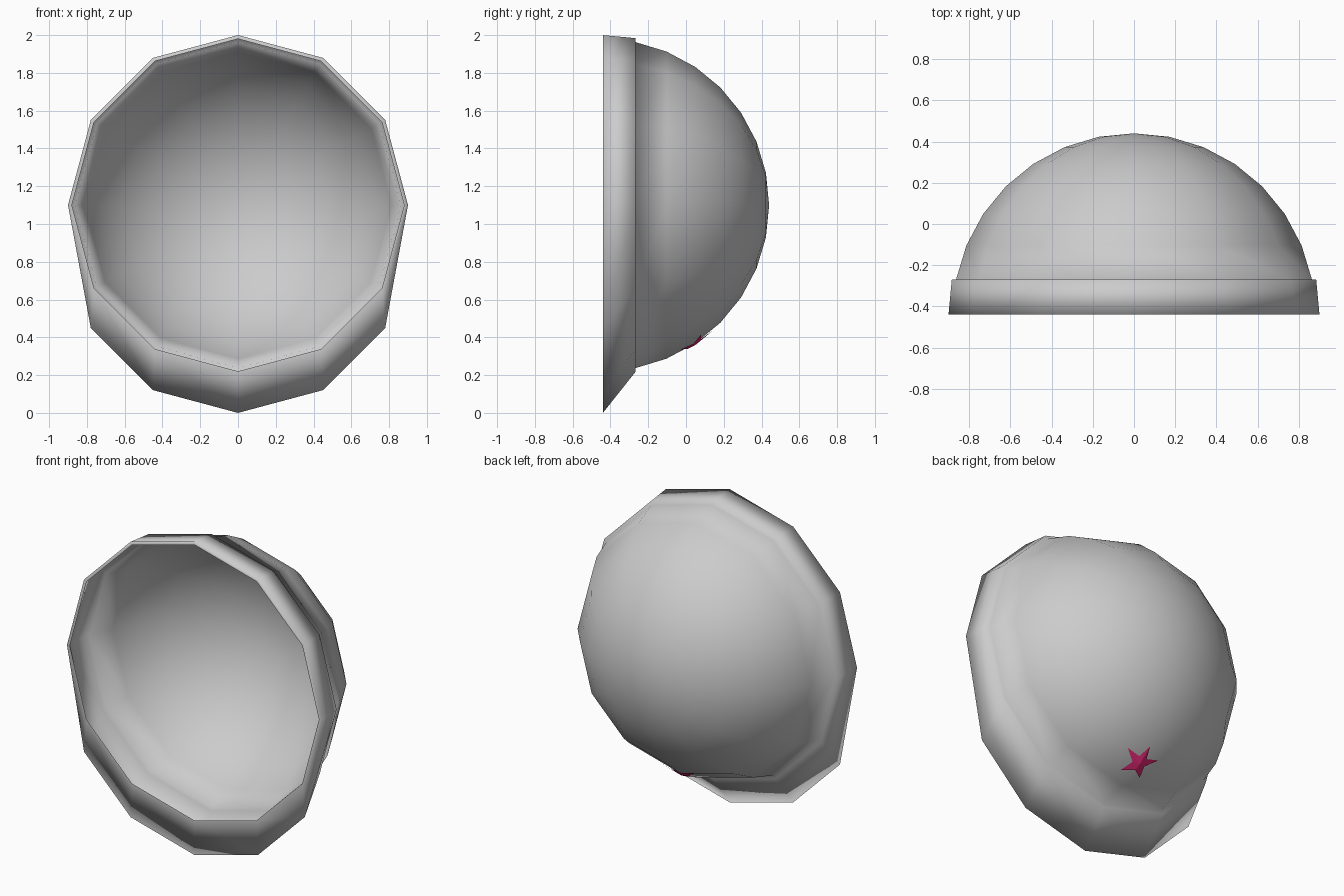
import bpy, bmesh
from math import sin, cos, pi, tan, radians

if "Cube" in bpy.data.objects:
    bpy.data.objects.remove(bpy.data.objects["Cube"])

SIDES, RINGS = 12, 16
R, CY, CZ = 0.88, -0.44, 1.10      # sphere radius and centre


def add_object(name, bm, smooth):
    bmesh.ops.recalc_face_normals(bm, faces=bm.faces)
    me = bpy.data.meshes.new(name)
    bm.to_mesh(me)
    bm.free()
    for p in me.polygons:
        p.use_smooth = smooth
    ob = bpy.data.objects.new(name, me)
    bpy.context.collection.objects.link(ob)
    return ob


def ring(bm, r, y, drop=0.0):
    """Ring around the y axis; its lower half can be pulled down."""
    out = []
    for i in range(SIDES):
        a = 2 * pi * i / SIDES
        z = r * cos(a)
        out.append(bm.verts.new((r * sin(a), y, CZ + z - (drop if z < -0.01 else 0))))
    return out


def bridge(bm, a, b):
    for i in range(SIDES):
        j = (i + 1) % SIDES
        bm.faces.new((a[i], a[j], b[j], b[i]))


# Cap shell: half sphere, then a raised rim with the lower front edge pulled into a brim
bm = bmesh.new()
pole = bm.verts.new((0, CY + R, CZ))
rings = []
for k in range(1, RINGS // 2):
    t = pi * k / RINGS
    rings.append(ring(bm, R * sin(t), CY + R * cos(t)))
rim_y = CY + R * cos(pi * 7 / RINGS)
rings.append(ring(bm, 0.884, rim_y))
rings.append(ring(bm, 0.90, CY, drop=0.20))
rings.append(ring(bm, R, CY))
for i in range(SIDES):
    bm.faces.new((pole, rings[0][i], rings[0][(i + 1) % SIDES]))
for a, b in zip(rings, rings[1:]):
    bridge(bm, a, b)
add_object("cap", bm, True)

# Star badge, folded over the shell's lower ridge
bm = bmesh.new()


def star_point(r, a):
    u, v = r * sin(a), r * cos(a)
    dy, dz = (0.77, 0.64) if v > 0 else (0.88, 0.47)
    return bm.verts.new((u, 0.052 + v * dy, 0.361 + v * dz + abs(u) * tan(radians(15))))


centre = star_point(0, 0)
pts = [star_point(0.12 if i % 2 == 0 else 0.046, pi * i / 5) for i in range(10)]
for i in range(10):
    bm.faces.new((centre, pts[i], pts[(i + 1) % 10]))
star = add_object("star_badge", bm, False)
if star.data.polygons[0].normal.z > 0:
    star.data.flip_normals()

red = bpy.data.materials.new("red")
red.diffuse_color = (0.75, 0.02, 0.18, 1)
red.use_nodes = True
red.node_tree.nodes["Principled BSDF"].inputs["Base Color"].default_value = red.diffuse_color
star.data.materials.append(red)
